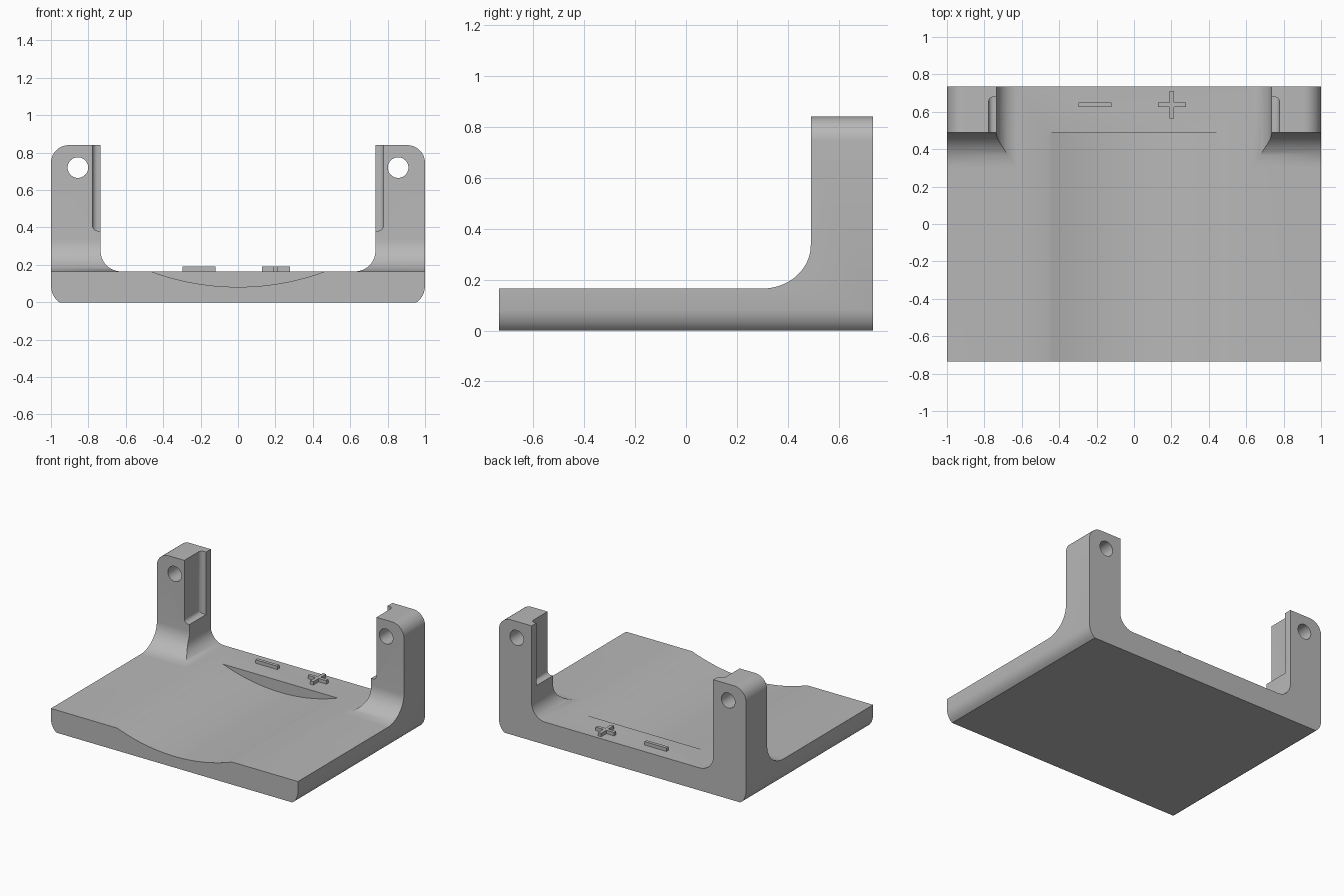
import bpy
import bmesh
from math import sin, cos, pi, asin, radians

cube = bpy.data.objects.get("Cube")
if cube:
    bpy.data.objects.remove(cube)

HALF_X, HALF_Y, TOP, DECK = 1.0, 0.735, 0.84, 0.165
POST_X, POST_Y = 0.735, 0.49

grey = bpy.data.materials.new("plain grey")
grey.use_nodes = True
colour = (0.48, 0.48, 0.48, 1)
grey.diffuse_color = colour
grey.node_tree.nodes["Principled BSDF"].inputs["Base Color"].default_value = colour


def arc(cx, cz, rx, rz, start, end, steps=14):
    """Points along an elliptical arc, angles in degrees."""
    angles = [radians(start + (end - start) * i / steps) for i in range(steps + 1)]
    return [(cx + rx * cos(a), cz + rz * sin(a)) for a in angles]


def extrude(name, profile, low, high, axis="y"):
    """Prism from a closed profile, drawn in xz (axis y) or yz (axis x)."""
    bm = bmesh.new()
    place = (lambda u, v: (u, low, v)) if axis == "y" else (lambda u, v: (low, u, v))
    face = bm.faces.new([bm.verts.new(place(u, v)) for u, v in profile])
    moved = bmesh.ops.extrude_face_region(bm, geom=[face])["geom"]
    step = (0, high - low, 0) if axis == "y" else (high - low, 0, 0)
    bmesh.ops.translate(bm, vec=step, verts=[g for g in moved if isinstance(g, bmesh.types.BMVert)])
    bmesh.ops.recalc_face_normals(bm, faces=bm.faces)
    mesh = bpy.data.meshes.new(name)
    bm.to_mesh(mesh)
    bm.free()
    mesh.materials.append(grey)
    obj = bpy.data.objects.new(name, mesh)
    bpy.context.collection.objects.link(obj)
    return obj


def rect(x0, x1, z0, z1):
    return [(x0, z0), (x1, z0), (x1, z1), (x0, z1)]


def activate(obj):
    bpy.ops.object.select_all(action="DESELECT")
    obj.select_set(True)
    bpy.context.view_layer.objects.active = obj


def combine(target, tool, operation):
    mod = target.modifiers.new("cut", "BOOLEAN")
    mod.operation, mod.object, mod.solver = operation, tool, "EXACT"
    activate(target)
    bpy.ops.object.modifier_apply(modifier=mod.name)
    bpy.data.objects.remove(tool)


# U-shaped front outline with rounded corners, extruded front to back
half = [(0.955, 0), (0.972, 0.014), (0.985, 0.032), (0.995, 0.055), (HALF_X, 0.08)]
half += arc(HALF_X - 0.095, TOP - 0.095, 0.095, 0.095, 0, 90)
half += [(POST_X, TOP)]
half += arc(POST_X - 0.11, DECK + 0.11, 0.11, 0.11, 0, -90)
outline = half + [(-x, z) for x, z in reversed(half)]
bracket = extrude("bracket", outline, -HALF_Y, HALF_Y)

# L-shaped side outline trims the posts and leaves the swept front fillets
side = [(-1, -0.2), (1, -0.2), (1, 1), (POST_Y, 1)]
side += arc(POST_Y - 0.19, DECK + 0.17, 0.19, 0.17, 0, -90)
side += [(-1, DECK + 0.0002)]
side[-2] = (side[-2][0], DECK + 0.0002)
combine(bracket, extrude("side_trim", side, -1.2, 1.2, "x"), "INTERSECT")

# Shallow trough across the deck
width, depth = 0.465, 0.083
radius = (width ** 2 + depth ** 2) / (2 * depth)
sweep = asin(width / radius) * 180 / pi
trough = arc(0, DECK - depth + radius, radius, radius, -90 - sweep, -90 + sweep, 28)
trough += [(width, 0.3), (-width, 0.3)]
combine(bracket, extrude("trough_cutter", trough, -1, POST_Y), "DIFFERENCE")

for s in (-1, 1):
    # Bolt hole through each post
    hole = arc(s * 0.856, 0.72, 0.055, 0.055, 0, 360, 40)[:-1]
    combine(bracket, extrude("hole_cutter", hole, 0.3, 1), "DIFFERENCE")
    # Rounded recess in the inner face, open at the front and top
    x0, x1 = sorted((s * 0.65, s * 0.778))
    slot = extrude("slot_cutter", rect(x0, x1, 0.382, 1), 0.3, 0.68)
    bm = bmesh.new()
    bm.from_mesh(slot.data)

    def deep(edge):
        a, b = (v.co for v in edge.verts)
        on_floor = a.z < 0.4 and b.z < 0.4
        on_back = a.y > 0.6 and b.y > 0.6
        on_wall = abs(a.x) > 0.7 and abs(b.x) > 0.7
        return on_wall and (on_floor or on_back)

    bmesh.ops.bevel(bm, geom=[e for e in bm.edges if deep(e)], offset=0.028,
                    offset_type="OFFSET", segments=5, profile=0.5, affect="EDGES")
    bm.to_mesh(slot.data)
    bm.free()
    combine(bracket, slot, "DIFFERENCE")

activate(bracket)
bpy.ops.object.shade_smooth_by_angle(angle=radians(30))

# Raised polarity marks on the rear strip
BASE, HIGH = DECK - 0.01, 0.19
extrude("minus_mark", rect(-0.297, -0.12, BASE, HIGH), 0.626, 0.65)
plus = extrude("plus_mark", rect(0.127, 0.278, BASE, HIGH), 0.626, 0.65)
combine(plus, extrude("plus_bar", rect(0.19, 0.215, BASE, HIGH), 0.564, 0.71), "UNION")
